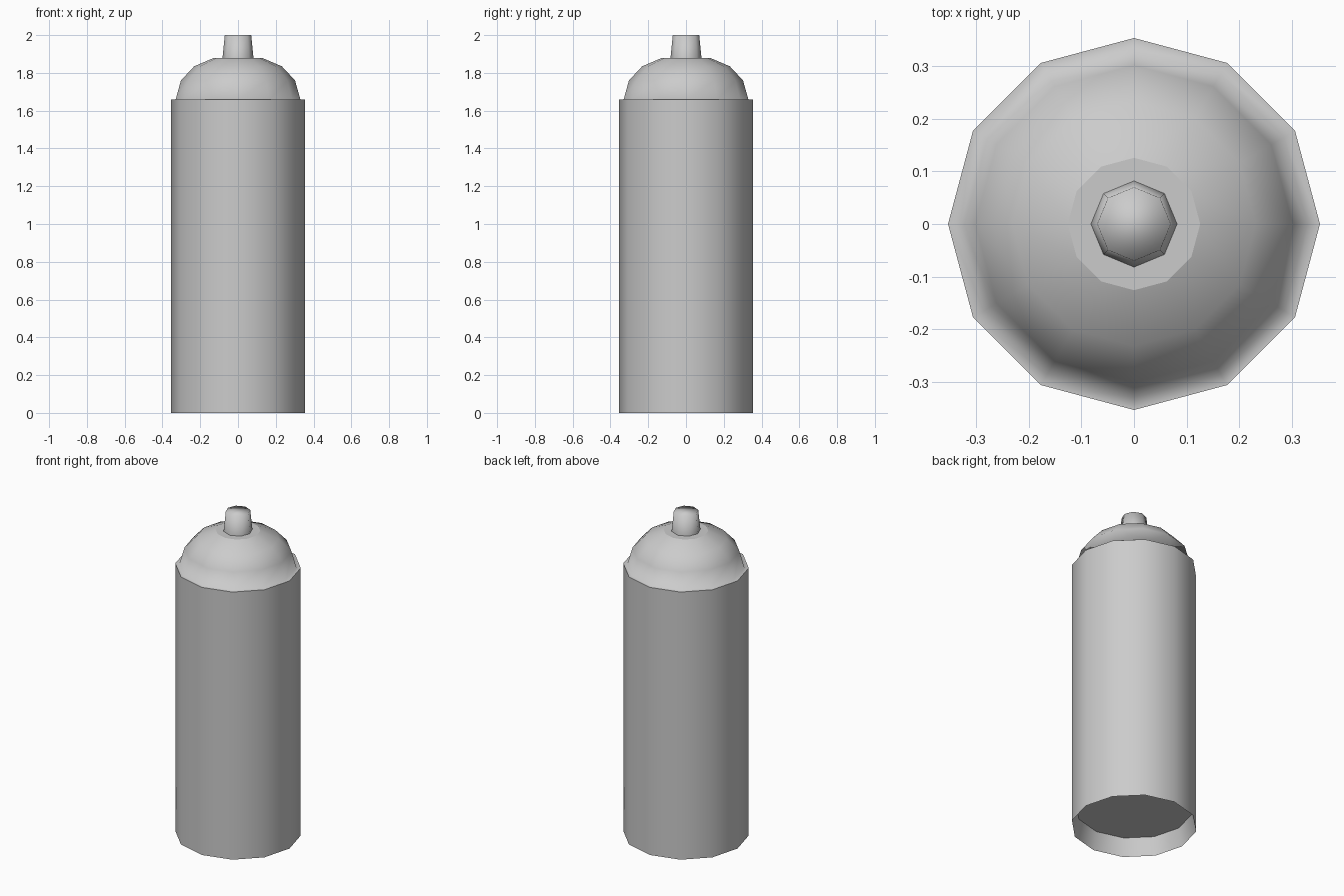
import bpy, bmesh
from math import cos, sin, pi

if "Cube" in bpy.data.objects:
    bpy.data.objects.remove(bpy.data.objects["Cube"])


def lathe(name, profile, sides, sharp=()):
    """Spin (radius, z) points into a closed smooth solid; 'sharp' lists creased rings."""
    bm = bmesh.new()
    rings = []
    for r, z in profile:
        rings.append([bm.verts.new((r * cos(2 * pi * i / sides),
                                    r * sin(2 * pi * i / sides), z))
                      for i in range(sides)])
    for a, b in zip(rings, rings[1:]):
        for i in range(sides):
            j = (i + 1) % sides
            bm.faces.new((a[i], a[j], b[j], b[i]))
    bm.faces.new(rings[0][::-1])
    bm.faces.new(rings[-1])
    for f in bm.faces:
        f.smooth = True
    for k in sharp:
        for i in range(sides):
            bm.edges.get((rings[k][i], rings[k][(i + 1) % sides])).smooth = False
    bmesh.ops.recalc_face_normals(bm, faces=bm.faces)
    mesh = bpy.data.meshes.new(name)
    bm.to_mesh(mesh)
    bm.free()
    obj = bpy.data.objects.new(name, mesh)
    bpy.context.collection.objects.link(obj)
    return obj


# Can: recessed base, straight wall, narrow ledge and domed shoulder
lathe("can_body", [
    (0.33, 0.11), (0.354, 0.0),
    (0.354, 1.66), (0.33, 1.66),
    (0.302, 1.76), (0.232, 1.835), (0.126, 1.88),
], 12, sharp=(0, 1, 2, 6))

# Spray nozzle: short tapered eight-sided button
lathe("spray_nozzle", [(0.082, 1.88), (0.07, 2.0)], 8, sharp=(0,))
